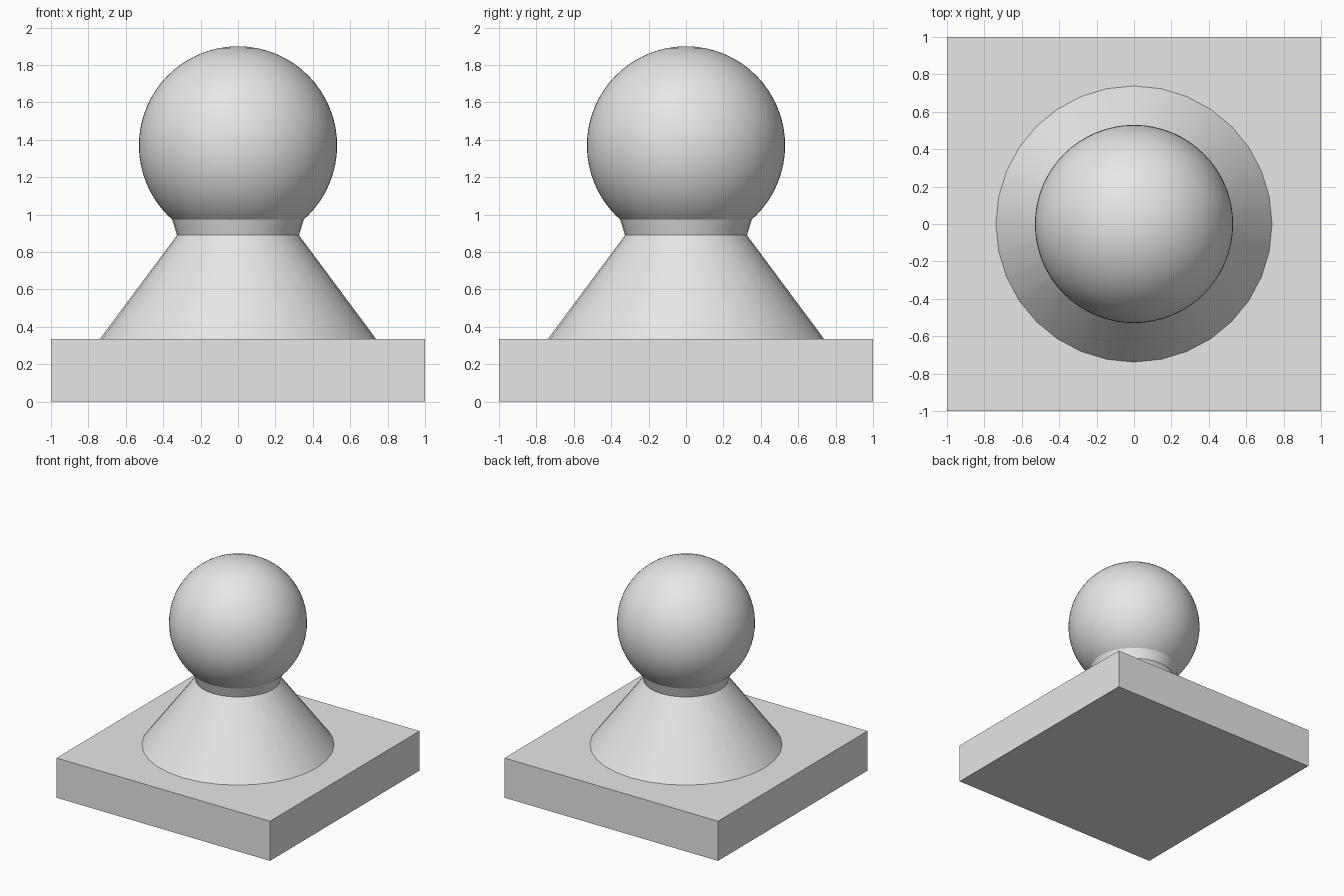
import bpy
import bmesh
import math

cube = bpy.data.objects.get("Cube")
if cube:
    bpy.data.objects.remove(cube, do_unlink=True)

# Single grey material
grey = bpy.data.materials.new("plain grey")
grey.use_nodes = True
colour = (0.8, 0.8, 0.8, 1)
grey.diffuse_color = colour
grey.node_tree.nodes["Principled BSDF"].inputs["Base Color"].default_value = colour


def finish(name, smooth=True):
    ob = bpy.context.object
    ob.name = ob.data.name = name
    ob.data.materials.append(grey)
    if smooth:
        bpy.ops.object.shade_smooth_by_angle(angle=math.radians(30))
    return ob


def tapered(name, r_low, r_high, z_low, z_high):
    bpy.ops.mesh.primitive_cone_add(
        vertices=32, radius1=r_low, radius2=r_high,
        depth=z_high - z_low, location=(0, 0, (z_low + z_high) / 2))
    return finish(name)


# Square base slab
bpy.ops.mesh.primitive_cube_add(size=1, location=(0, 0, 0.168))
bpy.context.object.scale = (2, 2, 0.336)
bpy.ops.object.transform_apply(location=False, rotation=False, scale=True)
finish("base_slab", smooth=False)

# Sloping pedestal and the collar flaring up into the ball
tapered("pedestal_cone", 0.738, 0.326, 0.336, 0.89)
tapered("neck_collar", 0.326, 0.36, 0.89, 1.0)

# Round ball on top
bpy.ops.mesh.primitive_uv_sphere_add(
    segments=64, ring_count=32, radius=0.53, location=(0, 0, 1.37))
finish("ball")
